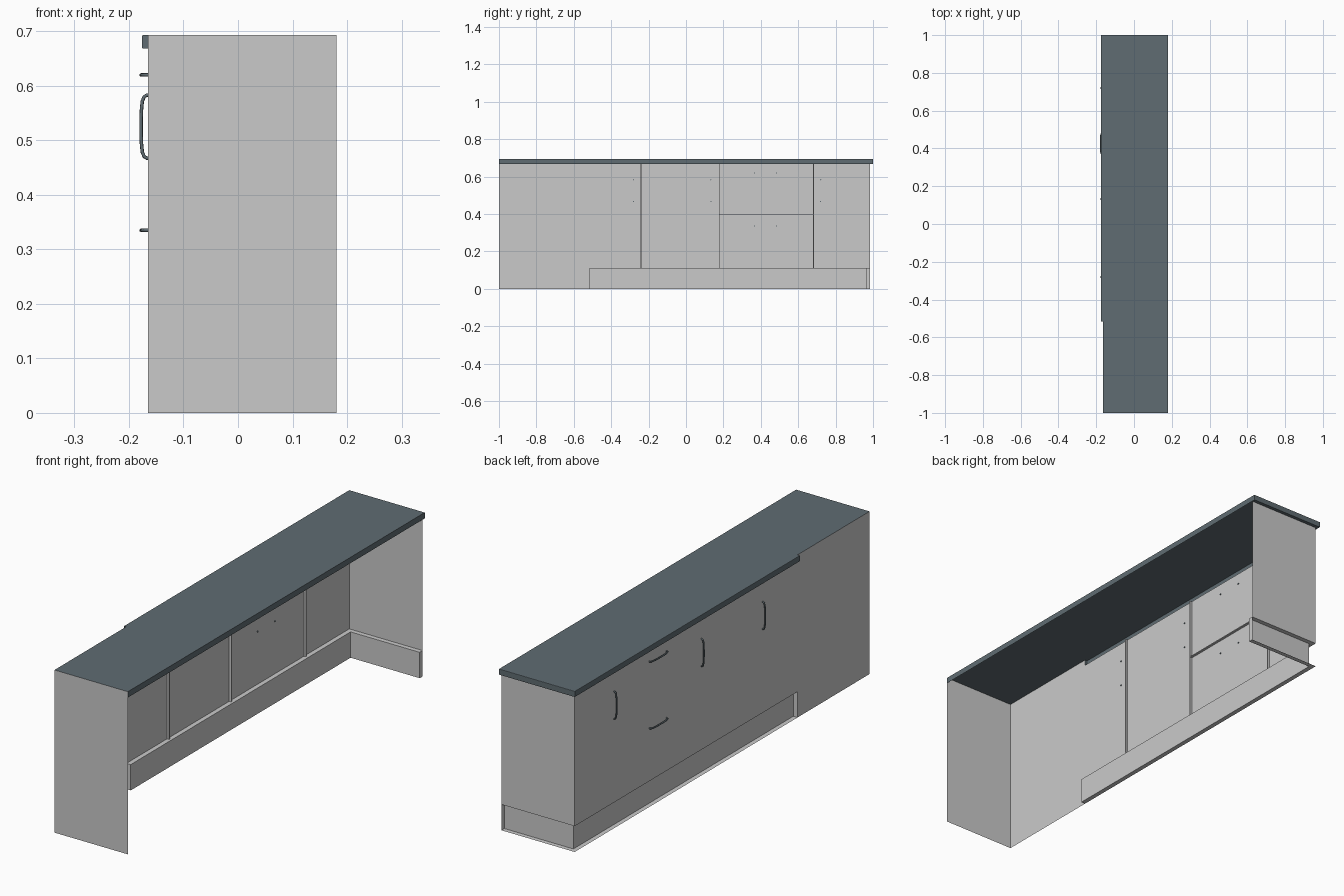
import bpy, bmesh, math
from mathutils import Vector

if "Cube" in bpy.data.objects:
    bpy.data.objects.remove(bpy.data.objects["Cube"])

# main dimensions
X0, X1 = -0.165, 0.181       # door plane, open wall side
Y0, Y1 = -1.0, 0.985         # end panels
YR = -0.515                  # where plinth recess and worktop lip stop
ZP, ZL, ZT = 0.11, 0.668, 0.693
LIPX, LIPY = -0.176, 1.0
PX, PY = X0 + 0.02, Y1 - 0.02   # recessed plinth planes


def material(name, rgb):
    m = bpy.data.materials.new(name)
    m.diffuse_color = (*rgb, 1)
    m.use_nodes = True
    m.node_tree.nodes["Principled BSDF"].inputs["Base Color"].default_value = m.diffuse_color
    return m


GREY = material("light_grey", (0.59, 0.59, 0.59))
SLATE = material("slate", (0.116, 0.150, 0.168))


def finish(name, bm, mat):
    bmesh.ops.remove_doubles(bm, verts=bm.verts, dist=1e-5)
    me = bpy.data.meshes.new(name)
    bm.to_mesh(me)
    bm.free()
    me.materials.append(mat)
    ob = bpy.data.objects.new(name, me)
    bpy.context.collection.objects.link(ob)
    return ob


def poly(bm, pts, normal):
    f = bm.faces.new([bm.verts.new(p) for p in pts])
    f.normal_update()
    if f.normal.dot(Vector(normal)) < 0:
        f.normal_flip()


def rect(bm, axis, pos, a, b, sign):
    """Rectangle facing +/- axis; a and b are ranges on the other two axes."""
    pts = []
    for u, v in ((a[0], b[0]), (a[1], b[0]), (a[1], b[1]), (a[0], b[1])):
        p = [u, v]
        p.insert(axis, pos)
        pts.append(p)
    n = [0, 0, 0]
    n[axis] = sign
    poly(bm, pts, n)


# door and drawer fronts: one sheet with narrow grooves pushed inward
G = 0.002
seams = (-0.24, 0.178, 0.682)
drawer_z = 0.398
ys = [Y0, YR] + [s + d for s in seams for d in (-G, G)] + [Y1]
zs = [0, ZP, drawer_z - G, drawer_z + G, ZL, ZT]
bm = bmesh.new()
grid = [[bm.verts.new((X0, y, z)) for z in zs] for y in ys]
grooves = []
for i in range(len(ys) - 1):
    for j in range(len(zs) - 1):
        yc, zc = (ys[i] + ys[i + 1]) / 2, (zs[j] + zs[j + 1]) / 2
        if yc > YR and not ZP < zc < ZL:
            continue
        f = bm.faces.new((grid[i][j], grid[i][j + 1], grid[i + 1][j + 1], grid[i + 1][j]))
        upright = any(abs(yc - s) < G for s in seams)
        across = abs(zc - drawer_z) < G and seams[1] < yc < seams[2]
        if upright or across:
            grooves.append(f)
ext = bmesh.ops.extrude_face_region(bm, geom=grooves)
moved = [g for g in ext["geom"] if isinstance(g, bmesh.types.BMVert)]
bmesh.ops.translate(bm, verts=moved, vec=(0.01, 0, 0))
bmesh.ops.delete(bm, geom=[v for v in bm.verts if not v.link_faces], context='VERTS')
finish("door_fronts", bm, GREY)

# end panels
bm = bmesh.new()
rect(bm, 1, Y0, (X0, X1), (0, ZT), -1)
finish("full_end_panel", bm, GREY)
bm = bmesh.new()
rect(bm, 1, Y1, (X0, X1), (ZP, ZL), 1)
finish("short_end_panel", bm, GREY)

# plinth recess running round the corner, with ledges above and at the floor
bm = bmesh.new()
rect(bm, 0, PX, (YR, PY), (0, ZP), -1)
rect(bm, 1, PY, (PX, X1), (0, ZP), 1)
rect(bm, 1, YR, (X0, PX), (0, ZP), 1)
rect(bm, 0, X1, (PY, Y1), (0, ZP), -1)
for z, s in ((0, 1), (ZP, -1)):
    rect(bm, 2, z, (X0, PX), (YR, Y1), s)
    rect(bm, 2, z, (PX, X1), (PY, Y1), s)
finish("plinth", bm, GREY)

# worktop sheet with an overhanging lip on two sides
bm = bmesh.new()
poly(bm, [(x, y, ZT) for x, y in ((X0, Y0), (X1, Y0), (X1, LIPY), (LIPX, LIPY),
                                  (LIPX, YR), (X0, YR))], (0, 0, 1))
rect(bm, 0, LIPX, (YR, LIPY), (ZL, ZT), -1)
rect(bm, 1, LIPY, (LIPX, X1), (ZL, ZT), 1)
rect(bm, 0, X1, (Y0, LIPY), (ZL, ZT), 1)
rect(bm, 1, YR, (LIPX, X0), (ZL, ZT), -1)
poly(bm, [(x, y, ZL) for x, y in ((LIPX, YR), (X0, YR), (X0, Y1), (X1, Y1),
                                  (X1, LIPY), (LIPX, LIPY))], (0, 0, -1))
bmesh.ops.remove_doubles(bm, verts=bm.verts, dist=1e-5)
rim = [e for e in bm.edges if len(e.link_faces) == 2 and
       (all(v.co.x < LIPX + 1e-4 for v in e.verts) and abs(e.verts[0].co.y - e.verts[1].co.y) > 0.1
        or all(v.co.y > LIPY - 1e-4 for v in e.verts) and abs(e.verts[0].co.x - e.verts[1].co.x) > 0.1)]
bmesh.ops.bevel(bm, geom=rim, offset=0.002, segments=2, profile=0.5, affect='EDGES')
finish("worktop", bm, SLATE)

# bow handles: half profile (distance along, outward x), mirrored
half = [(0.058, X0 + 0.003), (0.058, X0 - 0.002), (0.055, -0.172), (0.047, -0.1755),
        (0.03, -0.1772), (0.012, -0.1778)]
bow = half + [(-a, x) for a, x in reversed(half)]


def handle(name, y, z, vertical):
    cu = bpy.data.curves.new(name, 'CURVE')
    cu.dimensions = '3D'
    cu.bevel_depth = 0.0032
    cu.bevel_resolution = 2
    cu.use_fill_caps = True
    sp = cu.splines.new('POLY')
    sp.points.add(len(bow) - 1)
    for p, (a, x) in zip(sp.points, bow):
        p.co = (x, y, z + a, 1) if vertical else (x, y + a, z, 1)
    cu.materials.append(SLATE)
    ob = bpy.data.objects.new(name, cu)
    bpy.context.collection.objects.link(ob)
    bpy.ops.object.select_all(action='DESELECT')
    ob.select_set(True)
    bpy.context.view_layer.objects.active = ob
    bpy.ops.object.convert(target='MESH')
    bpy.ops.object.shade_smooth_by_angle(angle=math.radians(50))


for k, y in enumerate((-0.28, 0.133, 0.72)):
    handle(f"door_handle_{k + 1}", y, 0.525, True)
for k, z in enumerate((0.335, 0.62)):
    handle(f"drawer_handle_{k + 1}", 0.425, z, False)
